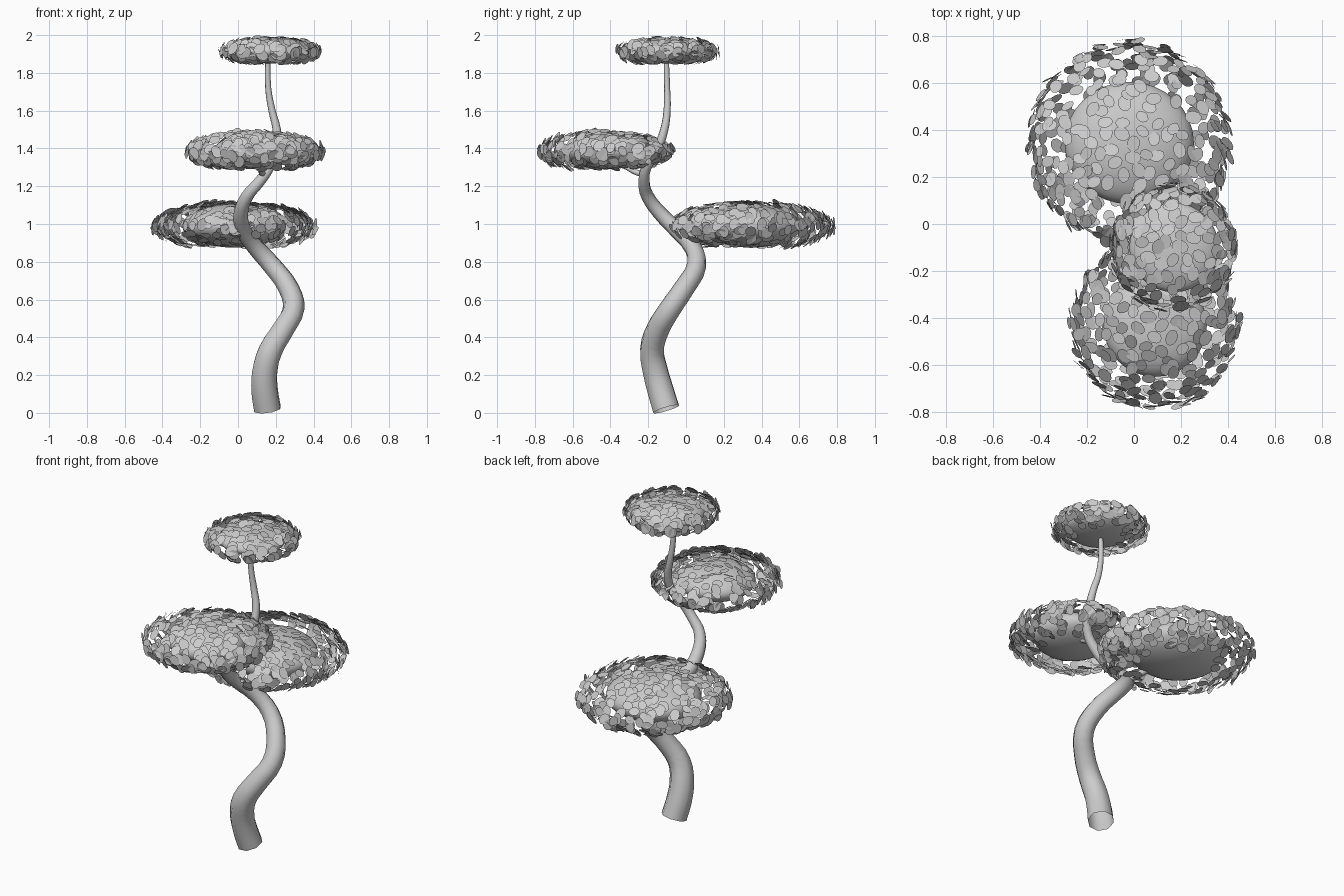
import bpy, bmesh, math, random
from mathutils import Vector, Matrix

random.seed(4)
if "Cube" in bpy.data.objects:
    bpy.data.objects.remove(bpy.data.objects["Cube"], do_unlink=True)

grey = bpy.data.materials.new("pale grey")
grey.use_nodes = True
grey.diffuse_color = (0.6, 0.6, 0.6, 1)
grey.node_tree.nodes["Principled BSDF"].inputs["Base Color"].default_value = (0.6, 0.6, 0.6, 1)


def add_object(name, bm, smooth):
    mesh = bpy.data.meshes.new(name)
    bm.to_mesh(mesh)
    bm.free()
    mesh.materials.append(grey)
    for p in mesh.polygons:
        p.use_smooth = smooth
    obj = bpy.data.objects.new(name, mesh)
    bpy.context.collection.objects.link(obj)


def tube(name, points):
    """Smooth tapered open tube through (x, y, z, radius) points."""
    curve = bpy.data.curves.new(name, "CURVE")
    curve.dimensions = "3D"
    curve.bevel_depth = 1
    curve.bevel_resolution = 2
    curve.resolution_u = 3
    spline = curve.splines.new("BEZIER")
    spline.bezier_points.add(len(points) - 1)
    for knot, (x, y, z, radius) in zip(spline.bezier_points, points):
        knot.co = (x, y, z)
        knot.radius = radius
        knot.handle_left_type = knot.handle_right_type = "AUTO"
    curve.materials.append(grey)
    obj = bpy.data.objects.new(name, curve)
    bpy.context.collection.objects.link(obj)
    bpy.ops.object.select_all(action="DESELECT")
    obj.select_set(True)
    bpy.context.view_layer.objects.active = obj
    bpy.ops.object.convert(target="MESH")
    bpy.ops.object.shade_smooth()


def canopy(name, centre, core, shell, leaf_count, lean):
    """Smooth flattened core inside a shell of small oval leaves that lean along y."""
    centre = Vector(centre)
    bm = bmesh.new()
    bmesh.ops.create_uvsphere(bm, u_segments=32, v_segments=16, radius=1,
                              matrix=Matrix.Translation(centre) @ Matrix.Diagonal((*core, 1)))
    add_object(name + "_core", bm, True)

    bm = bmesh.new()
    wide, tall = shell
    for i in range(leaf_count):
        # Even spiral over the shell, loosened by jitter and thinned underneath
        h = 1 - 1.85 * (i + random.random()) / leaf_count
        a = i * math.pi * (3 - math.sqrt(5)) + random.uniform(-0.25, 0.25)
        r = math.sqrt(1 - h * h)
        out = Vector((r * math.cos(a), r * math.sin(a), h))
        spot = Vector((out.x * wide, out.y * wide, out.z * tall)) * random.uniform(0.93, 1.02)
        normal = Vector((out.x, out.y + lean, out.z * 1.8)).normalized()
        normal += Vector([random.uniform(-0.25, 0.25) for _ in range(3)])
        turn = normal.to_track_quat("Z", "Y").to_matrix().to_4x4()
        spin = Matrix.Rotation(random.uniform(0, math.tau), 4, "Z")
        size = random.uniform(0.029, 0.037)
        shape = Matrix.Diagonal((size, size * 0.78, 1, 1))
        bmesh.ops.create_circle(bm, cap_ends=True, segments=10, radius=1,
                                matrix=Matrix.Translation(centre + spot) @ turn @ spin @ shape)
    add_object(name + "_leaves", bm, False)


# Winding trunk
tube("trunk", [
    (0.156, -0.105, 0.02, 0.075), (0.141, -0.135, 0.12, 0.074), (0.142, -0.162, 0.22, 0.071),
    (0.172, -0.18, 0.33, 0.067), (0.238, -0.15, 0.44, 0.062), (0.294, -0.085, 0.55, 0.058),
    (0.268, -0.01, 0.66, 0.055), (0.18, 0.056, 0.78, 0.052), (0.09, 0.033, 0.88, 0.047),
    (0.028, -0.05, 0.97, 0.043), (0.016, -0.14, 1.06, 0.038), (0.05, -0.205, 1.15, 0.034),
    (0.11, -0.222, 1.22, 0.031), (0.167, -0.21, 1.3, 0.028), (0.205, -0.15, 1.4, 0.025),
    (0.205, -0.115, 1.5, 0.022), (0.18, -0.1, 1.6, 0.019), (0.16, -0.1, 1.72, 0.016),
    (0.158, -0.105, 1.9, 0.013)])

# Side branches carrying the lower canopies
tube("back_branch", [(0.09, 0.03, 0.9, 0.024), (0.05, 0.13, 0.92, 0.02), (0.0, 0.28, 0.96, 0.014)])
tube("front_branch", [(0.14, -0.21, 1.26, 0.018), (0.12, -0.28, 1.28, 0.014), (0.1, -0.38, 1.35, 0.01)])

canopy("back_canopy", (-0.02, 0.345, 0.99), (0.275, 0.26, 0.115), (0.435, 0.13), 470, 0.3)
canopy("front_canopy", (0.09, -0.43, 1.385), (0.22, 0.22, 0.095), (0.36, 0.108), 370, -0.35)
canopy("top_canopy", (0.17, -0.1, 1.915), (0.19, 0.19, 0.065), (0.27, 0.076), 230, -0.1)
